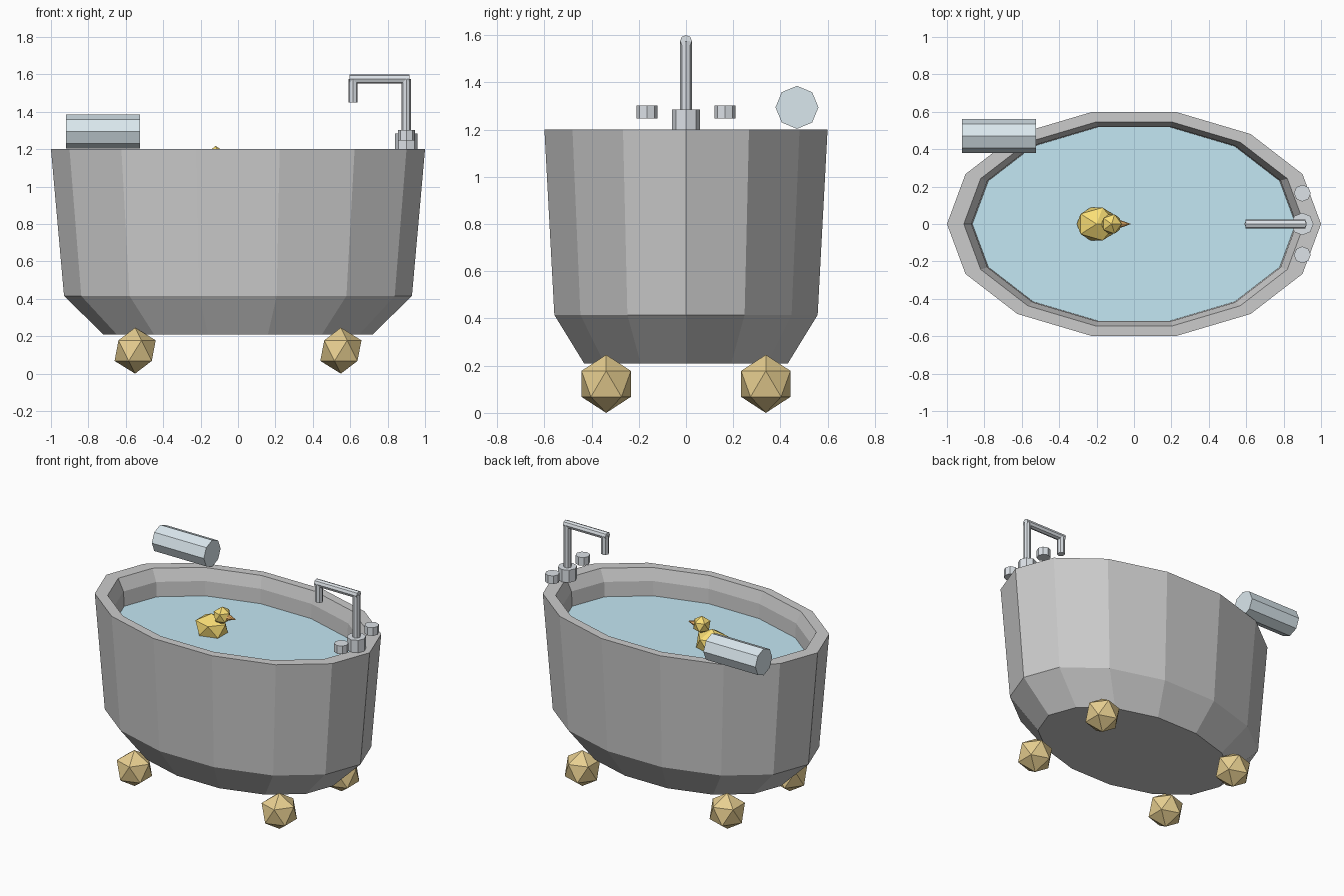
import bpy, bmesh, math
from mathutils import Vector, Matrix

if "Cube" in bpy.data.objects:
    bpy.data.objects.remove(bpy.data.objects["Cube"])


def material(name, r, g, b):
    m = bpy.data.materials.new(name)
    m.diffuse_color = (r, g, b, 1)
    m.use_nodes = True
    m.node_tree.nodes["Principled BSDF"].inputs["Base Color"].default_value = m.diffuse_color
    return m


WATER = material("water_blue", 0.55, 0.80, 0.90)
BRASS = material("brass", 0.80, 0.62, 0.28)
STEEL = material("steel", 0.72, 0.76, 0.80)
TOWEL = material("towel_blue", 0.70, 0.80, 0.85)
YELLOW = material("duck_yellow", 0.95, 0.73, 0.18)
ORANGE = material("beak_orange", 0.90, 0.48, 0.15)

SIDES, DEPTH = 14, 0.615  # oval plan: 14 sides, y radius relative to x radius


def finish(name, bm, mat=None):
    bmesh.ops.recalc_face_normals(bm, faces=bm.faces[:])
    me = bpy.data.meshes.new(name)
    bm.to_mesh(me)
    bm.free()
    ob = bpy.data.objects.new(name, me)
    bpy.context.collection.objects.link(ob)
    if mat:
        me.materials.append(mat)
    return ob


def oval_ring(bm, r, z):
    angles = [2 * math.pi * i / SIDES for i in range(SIDES)]
    return [bm.verts.new((r * math.cos(a), r * DEPTH * math.sin(a), z)) for a in angles]


def rod(name, start, end, r1, mat, r2=None):
    """Eight-sided cylinder or cone between two points."""
    a, b = Vector(start), Vector(end)
    d = b - a
    bm = bmesh.new()
    place = Matrix.Translation((a + b) / 2) @ d.to_track_quat('Z', 'Y').to_matrix().to_4x4()
    bmesh.ops.create_cone(bm, cap_ends=True, segments=8, radius1=r1,
                          radius2=r1 if r2 is None else r2, depth=d.length, matrix=place)
    return finish(name, bm, mat)


def ball(name, loc, size, mat):
    """Plain icosahedron, optionally stretched."""
    bm = bmesh.new()
    bmesh.ops.create_icosphere(bm, subdivisions=1, radius=1,
                               matrix=Matrix.Translation(loc) @ Matrix.Diagonal((*size, 1)))
    return finish(name, bm, mat)


# Tub: outer wall, rim and inner wall from one profile of (radius, height)
profile = [(0.72, 0.21), (0.93, 0.415), (1.0, 1.2), (0.91, 1.2),
           (0.87, 1.12), (0.83, 0.45), (0.65, 0.28)]
bm = bmesh.new()
rings = [oval_ring(bm, r, z) for r, z in profile]
for lo, hi in zip(rings, rings[1:]):
    for i in range(SIDES):
        j = (i + 1) % SIDES
        bm.faces.new((lo[i], lo[j], hi[j], hi[i]))
bm.faces.new(rings[0])
bm.faces.new(rings[-1])
finish("tub", bm)

# Water surface
bm = bmesh.new()
face = bm.faces.new(oval_ring(bm, 0.864, 1.02))
finish("water", bm, WATER)

# Four ball feet
for xn, x in (("left", -0.55), ("right", 0.55)):
    for yn, y in (("front", -0.338), ("back", 0.338)):
        ball(f"{yn}_{xn}_foot", (x, y, 0.123), (0.123, 0.123, 0.123), BRASS)

# Tap: base, riser, arm, spout and two knobs
rod("tap_base", (0.9, 0, 1.2), (0.9, 0, 1.285), 0.06, STEEL)
rod("tap_riser", (0.9, 0, 1.2), (0.9, 0, 1.575), 0.025, STEEL)
rod("tap_arm", (0.595, 0, 1.575), (0.917, 0, 1.575), 0.025, STEEL)
rod("tap_spout", (0.615, 0, 1.575), (0.615, 0, 1.45), 0.025, STEEL)
for name, y in (("front_knob", -0.165), ("back_knob", 0.165)):
    rod(name, (0.9, y, 1.246), (0.9, y, 1.302), 0.045, STEEL)

# Rolled towel on the rim
rod("rolled_towel", (-0.92, 0.47, 1.294), (-0.525, 0.47, 1.294), 0.091, TOWEL)

# Toy duck
ball("duck_body", (-0.2, 0, 1.06), (0.118, 0.103, 0.088), YELLOW)
ball("duck_head", (-0.12, 0, 1.157), (0.06, 0.06, 0.06), YELLOW)
rod("duck_beak", (-0.085, 0, 1.155), (-0.015, 0, 1.155), 0.025, ORANGE, 0)
